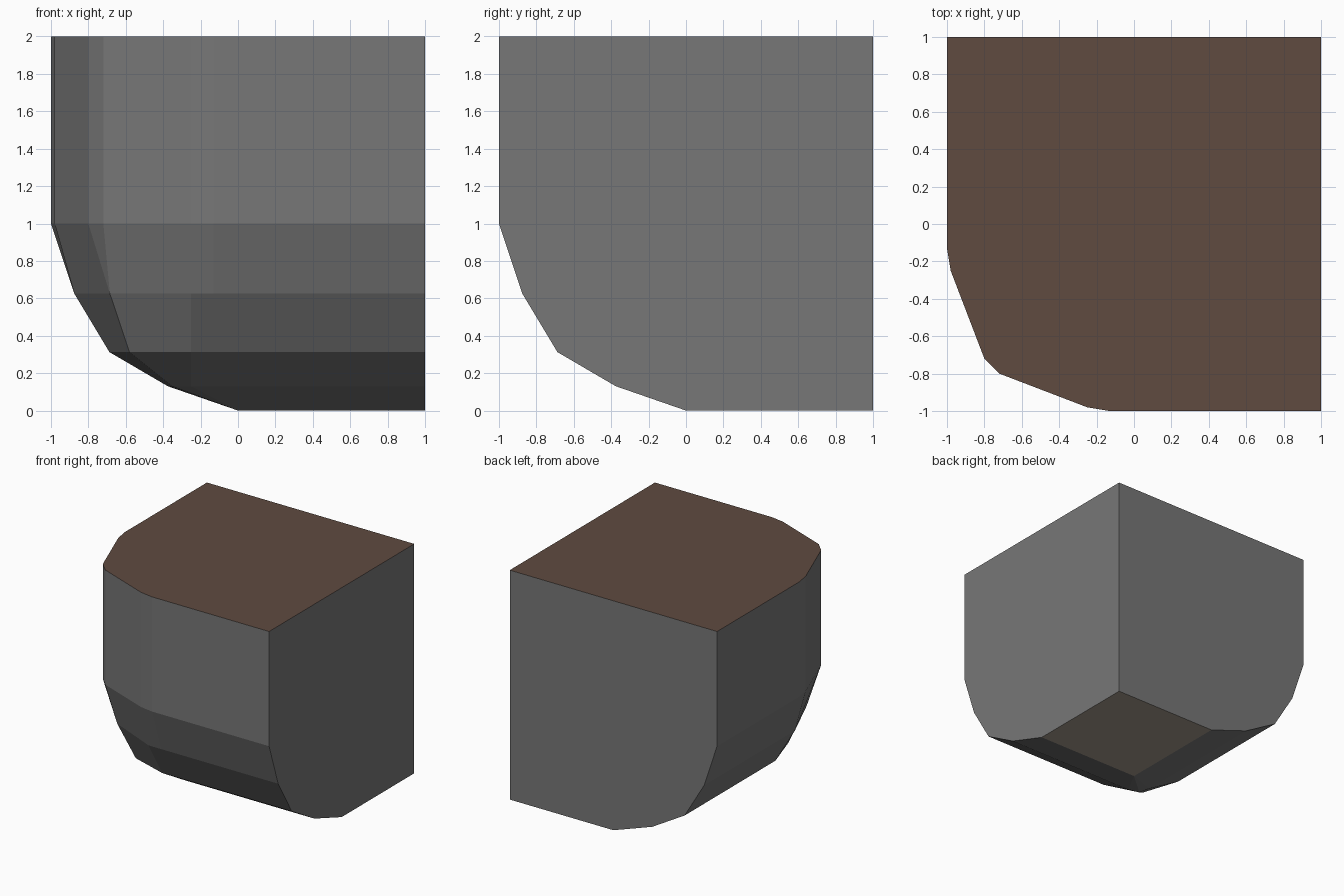
import bpy, bmesh

if "Cube" in bpy.data.objects:
    bpy.data.objects.remove(bpy.data.objects["Cube"])


def material(name, rgb):
    m = bpy.data.materials.new(name)
    m.diffuse_color = (*rgb, 1.0)
    m.use_nodes = True
    m.node_tree.nodes["Principled BSDF"].inputs["Base Color"].default_value = m.diffuse_color
    return m


# Half of each horizontal outline, from the +x end to the rounded corner;
# the other half is its mirror across the x = y diagonal.
upper = [(1, -1), (-0.13, -1), (-0.25, -0.98), (-0.72, -0.8)]
levels = [
    (2.0, upper),
    (1.0, upper),
    (0.625, [(1, -0.875), (-0.13, -0.875), (-0.25, -0.875), (-0.685, -0.685)]),
    (0.3125, [(1, -0.6875), (-0.13, -0.6875), (-0.25, -0.6875), (-0.58, -0.58)]),
    (0.13, [(1, -0.375), (-0.13, -0.375), (-0.25, -0.375), (-0.352, -0.352)]),
    (0.0, [(1, 0), (0, 0), (0, 0), (0, 0)]),
]

# Block body: stacked rings, joined and capped
bm = bmesh.new()
rings = []
for z, half in levels:
    outline = half + [(y, x) for x, y in reversed(half)] + [(1, 1)]
    rings.append([bm.verts.new((x, y, z)) for x, y in outline])
for a, b in zip(rings, rings[1:]):
    n = len(a)
    for i in range(n):
        j = (i + 1) % n
        bm.faces.new((a[i], a[j], b[j], b[i]))
bm.faces.new(rings[0])
bm.faces.new(rings[-1])
bmesh.ops.remove_doubles(bm, verts=bm.verts, dist=0.0005)
bmesh.ops.recalc_face_normals(bm, faces=bm.faces)

# Colours: brown top, beige underside, grey everywhere else
for f in bm.faces:
    f.normal_update()
    f.smooth = False
    f.material_index = 1 if f.normal.z > 0.99 else 2 if f.normal.z < -0.99 else 0

mesh = bpy.data.meshes.new("rounded_corner_block")
bm.to_mesh(mesh)
bm.free()
for m in (material("stone grey", (0.185, 0.185, 0.185)),
          material("earth brown", (0.115, 0.070, 0.051)),
          material("underside beige", (0.37, 0.32, 0.26))):
    mesh.materials.append(m)
block = bpy.data.objects.new("rounded_corner_block", mesh)
bpy.context.collection.objects.link(block)
